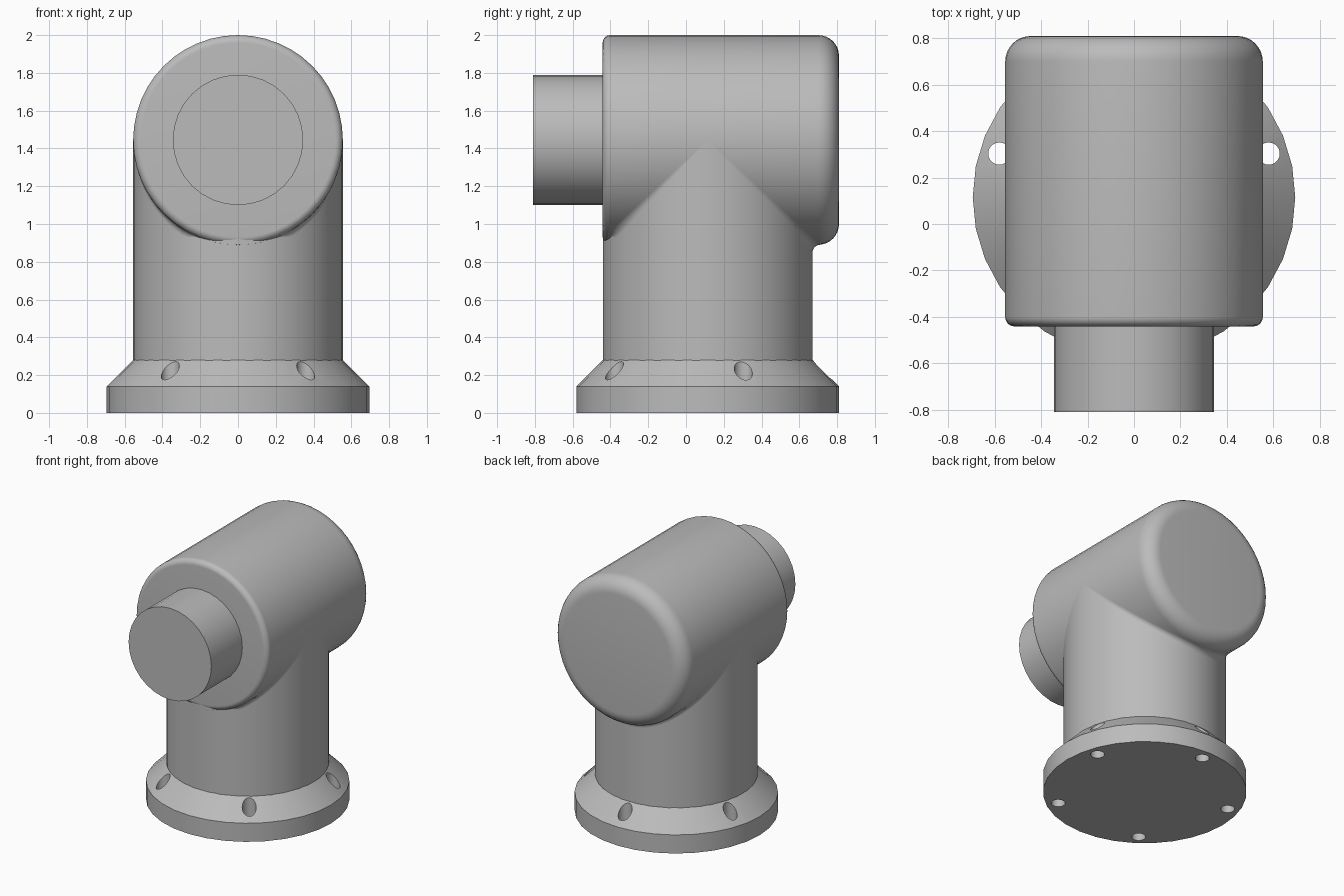
import bpy, bmesh
from math import sin, cos, pi, radians, acos
from mathutils import Vector

cube = bpy.data.objects.get("Cube")
if cube:
    bpy.data.objects.remove(cube, do_unlink=True)

R = 0.555                # shared radius of column and head
Y0, ZC = 0.115, 1.445    # column axis and head axis
FRONT, BACK = -0.441, 0.81

grey = bpy.data.materials.new("plain grey")
grey.use_nodes = True
grey.diffuse_color = (0.5, 0.5, 0.5, 1)
grey.node_tree.nodes["Principled BSDF"].inputs["Base Color"].default_value = (0.5, 0.5, 0.5, 1)


def finish(name, bm):
    bmesh.ops.recalc_face_normals(bm, faces=bm.faces)
    mesh = bpy.data.meshes.new(name)
    bm.to_mesh(mesh)
    bm.free()
    mesh.materials.append(grey)
    obj = bpy.data.objects.new(name, mesh)
    bpy.context.collection.objects.link(obj)
    return obj


def smooth(obj):
    bpy.ops.object.select_all(action='DESELECT')
    obj.select_set(True)
    bpy.context.view_layer.objects.active = obj
    bpy.ops.object.shade_smooth_by_angle(angle=radians(30))


def turned(name, profile, place, segments):
    """Solid of revolution from (radius, distance along axis) pairs."""
    bm = bmesh.new()
    rings = []
    for r, d in profile:
        angles = [2 * pi * i / segments for i in range(segments)]
        rings.append([bm.verts.new(place(r * cos(a), r * sin(a), d)) for a in angles])
    for low, high in zip(rings, rings[1:]):
        for i in range(segments):
            j = (i + 1) % segments
            bm.faces.new((low[i], low[j], high[j], high[i]))
    bm.faces.new(rings[0])
    bm.faces.new(rings[-1])
    return finish(name, bm)


def upright(u, v, d):
    return (u, Y0 + v, d)


def lying(u, v, d):
    return (u, d, ZC + v)


def rounded(radius, end, size, side, steps=8):
    """Quarter round running from the end face out to the side wall."""
    arc = [pi / 2 * i / steps for i in range(steps + 1)]
    return [(radius - size * (1 - sin(a)), end + side * size * (1 - cos(a))) for a in arc]


# Flange with conical shoulder and five bolt holes
flange = turned("flange", [(0.695, 0), (0.695, 0.14), (R, 0.28)], upright, 32)
drills = []
for k in range(5):
    a = radians(18 + 72 * k)
    hx, hy = 0.61 * cos(a), 0.61 * sin(a)
    drill = turned("hole_cutter", [(0.048, -0.1), (0.048, 0.5)],
                   lambda u, v, d: (u + hx, Y0 + hy + v, d), 20)
    drill.hide_render = True
    cut = flange.modifiers.new("hole", 'BOOLEAN')
    cut.operation, cut.solver, cut.object = 'DIFFERENCE', 'EXACT', drill
    drills.append(drill)
bpy.context.view_layer.objects.active = flange
for cut in list(flange.modifiers):
    bpy.ops.object.modifier_apply(modifier=cut.name)
for drill in drills:
    bpy.data.objects.remove(drill, do_unlink=True)
smooth(flange)

# Column, head and stub shaft
smooth(turned("column", [(R, 0.2), (R, ZC)], upright, 48))
head_profile = rounded(R, FRONT, 0.04, 1) + rounded(R, BACK, 0.11, -1)[::-1]
smooth(turned("head", head_profile, lying, 48))
smooth(turned("stub_shaft", [(0.345, -0.81), (0.345, -0.4)], lying, 32))


# Hollow fillet strips where the column meets the head
def seam_fillet(name, side, start, radius_at, steps=48, across=6):
    bm = bmesh.new()
    rows = []
    for i in range(steps + 1):
        t = start + (pi - 2 * start) * i / steps - pi / 2
        r = radius_at(t)
        s, c = sin(t), max(cos(t), 0.0)
        centre = Vector(((R + r) * s, Y0 + side * (R + r) * c, ZC - (R + r) * c))
        to_column = Vector((-s, -side * c, 0))
        to_head = Vector((-s, 0, c))
        row = []
        for j in range(across + 1):
            d = to_column.lerp(to_head, j / across).normalized()
            row.append(bm.verts.new(centre + d * r))
        rows.append(row)
    for a, b in zip(rows, rows[1:]):
        for j in range(across):
            bm.faces.new((a[j], a[j + 1], b[j + 1], b[j]))
    obj = finish(name, bm)
    # Face outwards, away from the column
    mid = obj.data.polygons[len(obj.data.polygons) // 2]
    if mid.normal.y * side < 0:
        obj.data.flip_normals()
    smooth(obj)


seam_fillet("back_seam_fillet", 1, 0.08, lambda t: 0.04)
# The front strip narrows to nothing at the rounded rim
seam_fillet("front_seam_fillet", -1, 0.08,
            lambda t: max(0.0005, min(0.04, (R - 0.04) / cos(t) - R)))
